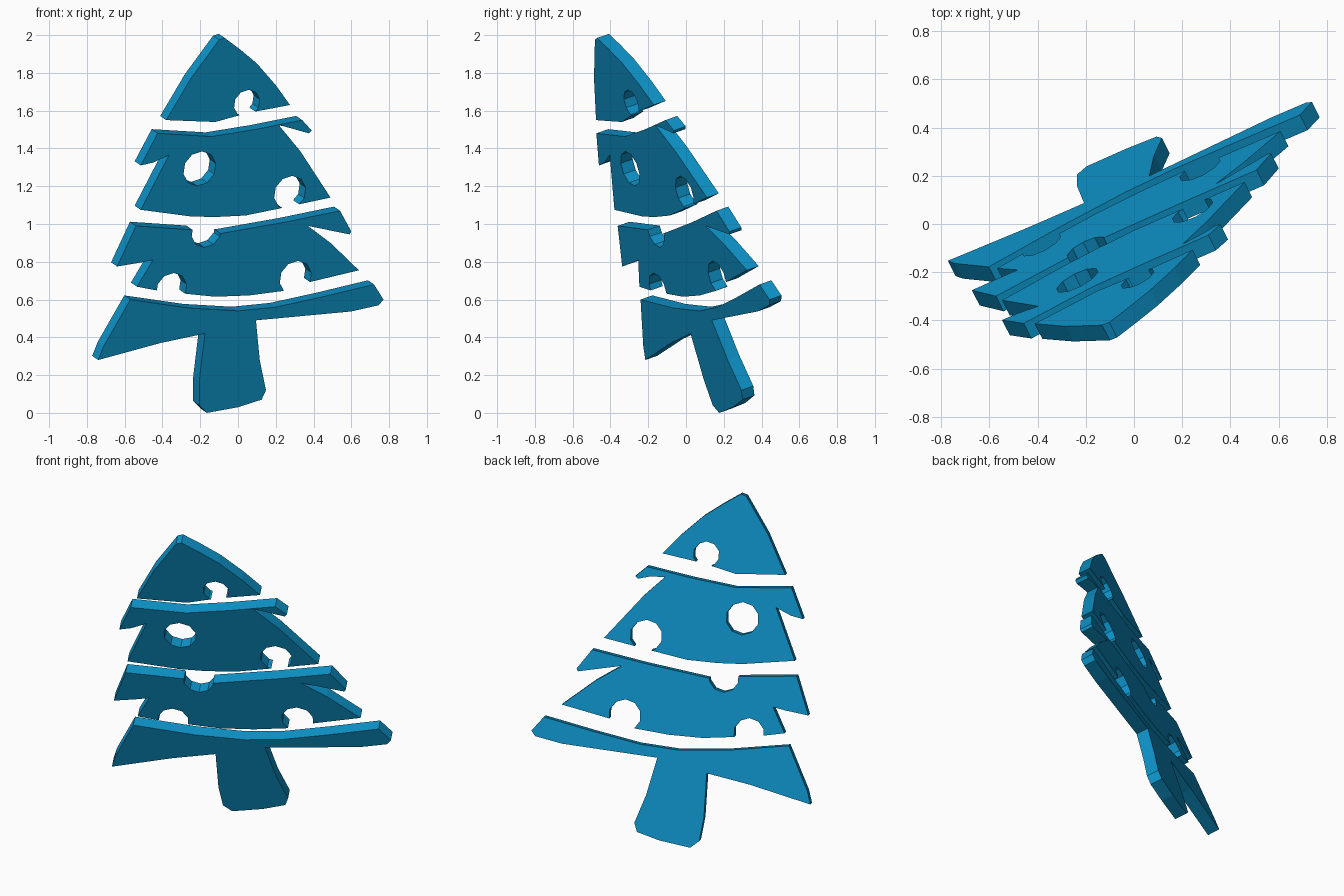
import bpy, bmesh, math
from mathutils import Vector

blue = bpy.data.materials.new("tree blue")
blue.diffuse_color = (0.004, 0.29, 0.58, 1)

# The tree is a flat plate leaning back and turned: y = 0.26 + 0.51 x - 0.35 z
A, B, C = 0.26, 0.51, -0.35
BACK = Vector((-B, 1, -C)).normalized()
THICK = 0.074


def on_plane(x, z):
    return Vector((x, A + B * x + C * z, z))


def finish(bm, name):
    bmesh.ops.recalc_face_normals(bm, faces=bm.faces)
    me = bpy.data.meshes.new(name)
    bm.to_mesh(me)
    bm.free()
    ob = bpy.data.objects.new(name, me)
    bpy.context.collection.objects.link(ob)
    return ob


def prism(bm, points, depth):
    front = bm.faces.new([bm.verts.new(p) for p in points])
    r = bmesh.ops.extrude_face_region(bm, geom=[front], use_keep_orig=True)
    vs = [g for g in r["geom"] if isinstance(g, bmesh.types.BMVert)]
    bmesh.ops.translate(bm, verts=vs, vec=BACK * depth)


def tier(name, outline, holes=()):
    bm = bmesh.new()
    prism(bm, [on_plane(x, z) for x, z in outline], THICK)
    ob = finish(bm, name)
    ob.data.materials.append(blue)
    if not holes:
        return
    # round bauble holes cut square through the plate
    u = Vector((1, B, 0)).normalized()
    v = BACK.cross(u)
    bm = bmesh.new()
    for x, z, r in holes:
        c = on_plane(x, z) - BACK * 0.1
        ring = [c + r * (math.cos(a) * u + math.sin(a) * v)
                for a in (math.tau * (i + 0.5) / 10 for i in range(10))]
        prism(bm, ring, 0.3)
    cutter = finish(bm, name + "_hole_cutter")
    cutter.hide_render = True
    mod = ob.modifiers.new("holes", "BOOLEAN")
    mod.operation = "DIFFERENCE"
    mod.solver = "EXACT"
    mod.object = cutter
    bpy.context.view_layer.objects.active = ob
    bpy.ops.object.modifier_apply(modifier=mod.name)
    bpy.data.objects.remove(cutter)


# Tree top
tier("tree_top", [
    (-0.10, 1.975), (-0.07, 1.985), (0.01, 1.925), (0.10, 1.85), (0.20, 1.735),
    (0.275, 1.63), (0.09, 1.595), (-0.02, 1.568), (-0.12, 1.54), (-0.38, 1.55),
    (-0.25, 1.77)],
    [(0.047, 1.638, 0.076)])

# Upper branches
tier("upper_branches", [
    (-0.425, 1.48), (-0.14, 1.463), (0.10, 1.502), (0.34, 1.55), (0.39, 1.495),
    (0.375, 1.48), (0.215, 1.525), (0.33, 1.385), (0.49, 1.14), (0.21, 1.08),
    (0.04, 1.045), (-0.12, 1.037), (-0.25, 1.04), (-0.40, 1.06), (-0.515, 1.075),
    (-0.365, 1.365), (-0.45, 1.325), (-0.515, 1.31)],
    [(-0.203, 1.293, 0.096), (0.275, 1.165, 0.094)])

# Middle branches
tier("middle_branches", [
    (-0.54, 0.99), (-0.25, 0.97), (-0.09, 0.95), (0.25, 1.01), (0.54, 1.07),
    (0.60, 0.96), (0.59, 0.945), (0.37, 0.99), (0.49, 0.90), (0.64, 0.755),
    (0.39, 0.695), (0.235, 0.645), (0.06, 0.622), (-0.12, 0.615), (-0.27, 0.63),
    (-0.44, 0.65), (-0.535, 0.668), (-0.45, 0.81), (-0.52, 0.795), (-0.64, 0.775)],
    [(-0.167, 0.96, 0.088), (0.305, 0.715, 0.094), (-0.352, 0.655, 0.09)])

# Lowest branches with the trunk
tier("lowest_branches_and_trunk", [
    (-0.57, 0.60), (-0.26, 0.555), (0.0, 0.54), (0.20, 0.56), (0.45, 0.615),
    (0.72, 0.68), (0.77, 0.60), (0.745, 0.57), (0.60, 0.537), (0.095, 0.49),
    (0.115, 0.28), (0.148, 0.12), (0.125, 0.07), (0.0, 0.03), (-0.165, 0.0),
    (-0.205, 0.04), (-0.205, 0.17), (-0.175, 0.42), (-0.41, 0.37), (-0.74, 0.28),
    (-0.71, 0.355)])
